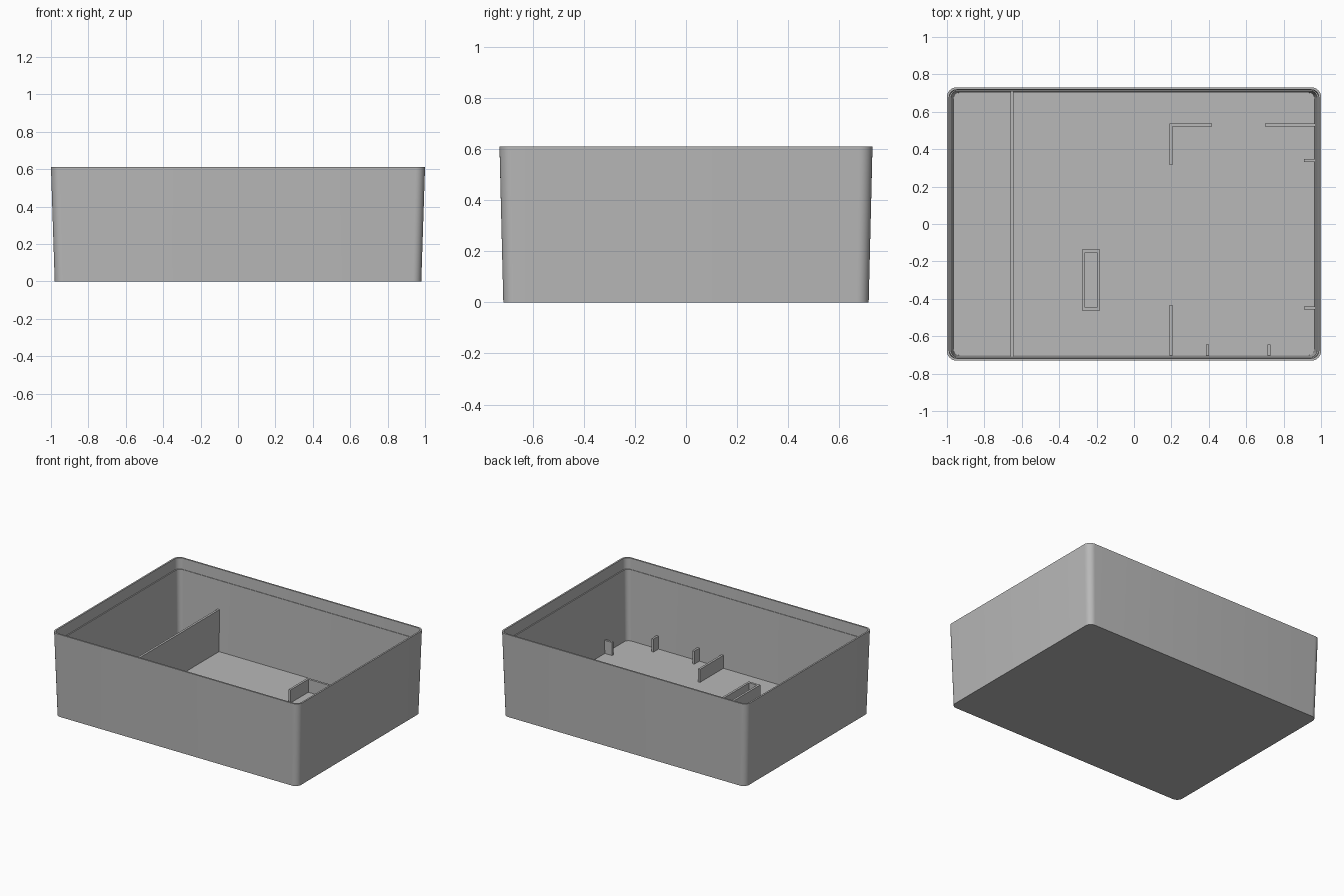
import bpy, bmesh, math

cube = bpy.data.objects.get("Cube")
if cube:
    bpy.data.objects.remove(cube, do_unlink=True)

grey = bpy.data.materials.new("plain grey")
grey.use_nodes = True
grey.diffuse_color = (0.48, 0.48, 0.48, 1)
grey.node_tree.nodes["Principled BSDF"].inputs["Base Color"].default_value = grey.diffuse_color

FLOOR = 0.015
RIB_TOP = 0.11
THICK = 0.016


def finish(bm, name):
    bmesh.ops.recalc_face_normals(bm, faces=bm.faces)
    mesh = bpy.data.meshes.new(name)
    bm.to_mesh(mesh)
    bm.free()
    mesh.materials.append(grey)
    obj = bpy.data.objects.new(name, mesh)
    bpy.context.collection.objects.link(obj)
    return obj


def rounded_ring(bm, hx, hy, z, r, steps=8):
    """Ring of vertices around a rounded rectangle."""
    ring = []
    corners = ((1, 1), (-1, 1), (-1, -1), (1, -1))
    for quarter, (sx, sy) in enumerate(corners):
        for i in range(steps + 1):
            a = math.pi / 2 * (quarter + i / steps)
            ring.append(bm.verts.new((sx * (hx - r) + r * math.cos(a),
                                      sy * (hy - r) + r * math.sin(a), z)))
    return ring


def loft(name, sections, closed=False):
    bm = bmesh.new()
    rings = [rounded_ring(bm, *s) for s in sections]
    pairs = list(zip(rings, rings[1:]))
    if closed:
        pairs.append((rings[-1], rings[0]))
    for lower, upper in pairs:
        n = len(lower)
        for i in range(n):
            j = (i + 1) % n
            bm.faces.new((lower[i], lower[j], upper[j], upper[i]))
    if not closed:
        bm.faces.new(rings[0])
        bm.faces.new(rings[-1])
    return finish(bm, name)


def block(name, x0, x1, y0, y1, top=RIB_TOP):
    """Upright plate rooted slightly inside the floor."""
    z0 = FLOOR - 0.005
    bm = bmesh.new()
    bmesh.ops.create_cube(bm, size=1)
    bmesh.ops.scale(bm, vec=(x1 - x0, y1 - y0, top - z0), verts=bm.verts)
    bmesh.ops.translate(bm, vec=((x0 + x1) / 2, (y0 + y1) / 2, (z0 + top) / 2), verts=bm.verts)
    return finish(bm, name)


# Tapered tray: outside, rim, lip, ledge, inside wall and floor
shell = loft("tray_shell", [
    (0.98, 0.715, 0, 0.045),
    (1.0, 0.73, 0.61, 0.05),
    (0.988, 0.718, 0.61, 0.04),
    (0.986, 0.716, 0.53, 0.04),
    (0.978, 0.712, 0.53, 0.036),
    (0.966, 0.702, FLOOR, 0.034),
])
bpy.context.view_layer.objects.active = shell
shell.select_set(True)
bpy.ops.object.shade_smooth_by_angle(angle=math.radians(30))

# Tall divider across the tray
block("divider", -0.661, -0.645, -0.713, 0.713, top=0.32)

# Low guide walls
WALL_X, WALL_Y = 0.974, 0.709
block("corner_guide_side", 0.189, 0.189 + THICK, 0.315, 0.536)
block("corner_guide_back", 0.189 + THICK, 0.417, 0.536 - THICK, 0.536)
block("back_left_guide", 0.70, WALL_X, 0.536 - THICK, 0.536)
block("front_guide", 0.189, 0.189 + THICK, -WALL_Y, -0.432)

# Short ribs on the side and front walls
for i, y in enumerate((0.339, -0.45)):
    block(f"side_rib_{i + 1}", 0.908, WALL_X, y - THICK / 2, y + THICK / 2)
for i, x in enumerate((0.392, 0.722)):
    block(f"front_rib_{i + 1}", x - THICK / 2, x + THICK / 2, -WALL_Y, -0.645)

# Open rectangular holder on the floor
X0, X1, Y0, Y1 = -0.277, -0.182, -0.463, -0.136
block("holder_right", X0, X0 + THICK, Y0, Y1)
block("holder_left", X1 - THICK, X1, Y0, Y1)
block("holder_front", X0 + THICK, X1 - THICK, Y0, Y0 + THICK)
block("holder_back", X0 + THICK, X1 - THICK, Y1 - THICK, Y1)
